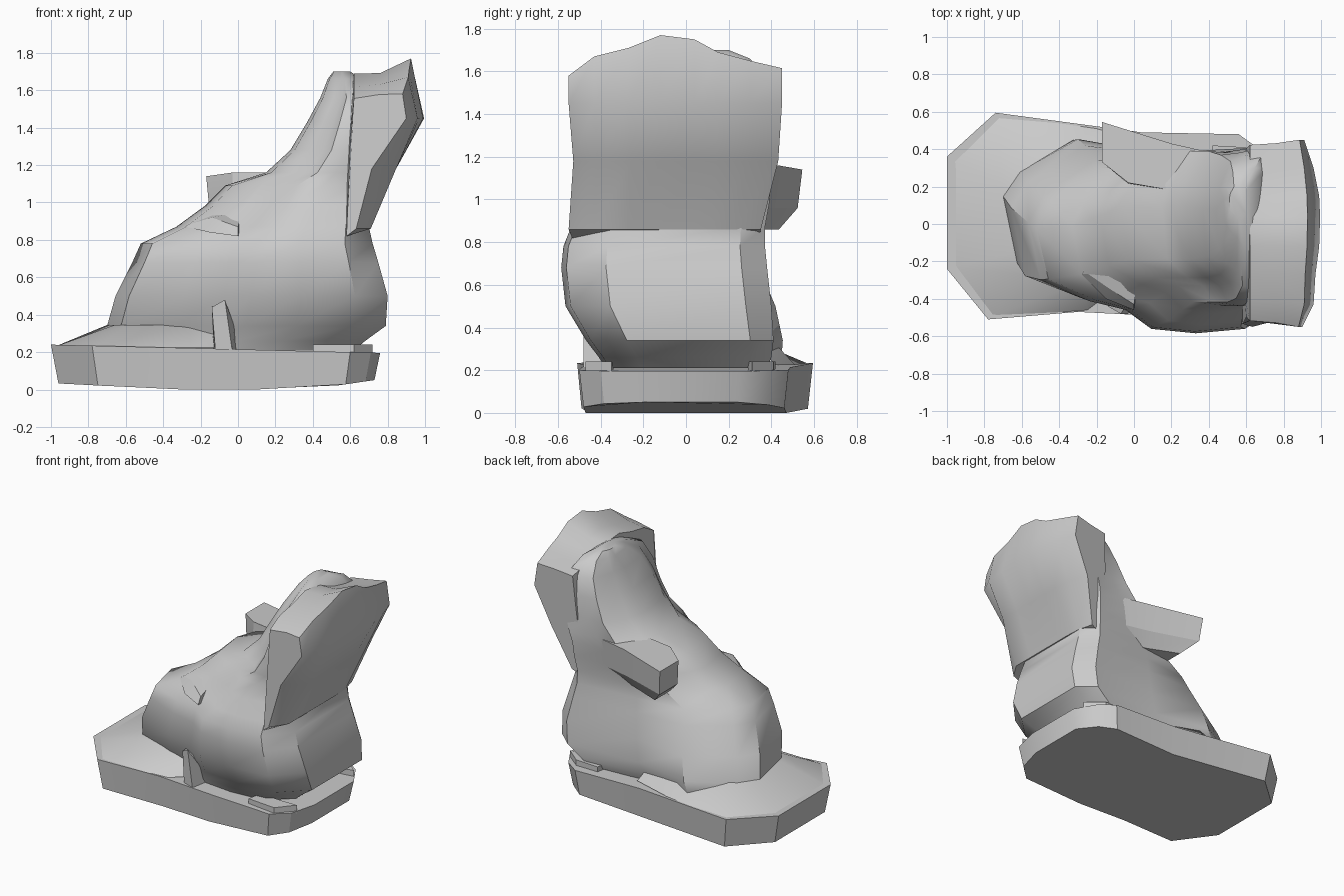
import bpy, bmesh
from math import radians


def loft(name, rings, angle=38):
    """Skin a stack of equal-length rings, close both ends, smooth by angle."""
    bm = bmesh.new()
    vs = [[bm.verts.new(p) for p in r] for r in rings]
    n = len(rings[0])
    for a, b in zip(vs, vs[1:]):
        for i in range(n):
            j = (i + 1) % n
            bm.faces.new((a[i], a[j], b[j], b[i]))
    bm.faces.new(vs[0][::-1])
    bm.faces.new(vs[-1])
    bmesh.ops.recalc_face_normals(bm, faces=bm.faces)
    me = bpy.data.meshes.new(name)
    bm.to_mesh(me)
    bm.free()
    ob = bpy.data.objects.new(name, me)
    bpy.context.collection.objects.link(ob)
    bpy.ops.object.select_all(action='DESELECT')
    bpy.context.view_layer.objects.active = ob
    ob.select_set(True)
    bpy.ops.object.shade_smooth_by_angle(angle=radians(angle))
    return ob


# Faceted base plate
outline = [(-1, .36), (-1, -.24), (-.78, -.51), (-.3, -.47), (.1, -.49), (.6, -.5),
           (.71, -.4), (.76, -.2), (.76, .25), (.67, .40), (.56, .48), (.04, .49), (-.74, .595)]


def bottom_z(x):
    return max(0, (-.35 - x) * .05, (x - .4) * .14)


loft("base_plate", [
    [(x * .96, y * .96, bottom_z(x)) for x, y in outline],
    [(x, y, .215 - .025 * x) for x, y in outline]], 30)

# Gentle rise of the plate toward the body at the front end
apron_low = [(-.99, .35), (-.99, -.23), (-.77, -.5), (-.25, -.46), (.1, -.2), (.1, .42), (-.2, .51), (-.73, .585)]
apron_top = [(-.7, .2), (-.66, -.16), (-.58, -.27), (-.26, -.3), (.05, -.2), (.05, .3), (-.25, .4), (-.58, .3)]
loft("plate_rise", [[(x, y, .225) for x, y in apron_low],
                    [(x, y, .345) for x, y in apron_top]])

# Main body: one tapered section template stretched at each height;
# the last value narrows the far side of the nose
section = [(0, .3), (.05, -.42), (.25, -.66), (.40, -.76), (.5, -.97), (.68, -1.02), (.88, -.97),
           (1, -.58), (1, .75), (.92, 1), (.55, .93), (.27, 1), (.06, .6)]
levels = [(.21, -.68, .62, -.37, .38, -.12), (.26, -.70, .68, -.40, .40, -.12), (.34, -.70, .79, -.46, .41, -.1),
          (.50, -.655, .80, -.555, .40, -.04), (.68, -.565, .75, -.575, .38, .08), (.78, -.52, .72, -.565, .37, .15),
          (.87, -.33, .70, -.53, .37, .15), (.98, -.18, .70, -.47, .39, .1), (1.09, -.07, .70, -.43, .40, .05),
          (1.16, .15, .70, -.43, .41, .05), (1.28, .28, .72, -.43, .41, .05), (1.43, .37, .72, -.41, .41, .1),
          (1.56, .44, .72, -.34, .39, .15), (1.66, .48, .66, -.12, .30, .1), (1.70, .51, .60, .02, .20, 0)]
loft("body", [[(xl + u * (xr - xl),
                (y0 + y1) / 2 + (v - (k if u < .3 and v > 0 else 0)) * (y1 - y0) / 2, z)
               for u, v in section] for z, xl, xr, y0, y1, k in levels])

# Tall leaning back slab, lofted across y with an arched top;
# each column: y, top height, setback at shoulder height, setback lower down
slab = []
for f, top, lean, low, front in [(-.55, 1.58, -.09, -.13, .60), (-.43, 1.67, -.03, 0, .59), (-.27, 1.71, -.02, 0, .58),
                                 (-.12, 1.77, 0, 0, .57), (.04, 1.75, .005, 0, .56), (.15, 1.69, 0, 0, .56),
                                 (.30, 1.65, -.03, -.01, .57), (.45, 1.615, -.08, -.06, .60)]:
    mid = 1 if f < 0 else .78
    slab.append([(front - .02, f * mid * .97, .82), (.71 + low * .6, f * mid, .86),
                 (.845 + low, f * .96, 1.18), (.99 + lean, f, 1.45),
                 (.925 + lean * .5, f, top), (.76, f * .96, top * .6 + .63),
                 (.62, f * .94, top * .7 + .45), (front, f * .9, 1.3)])
loft("back_slab", slab, 50)

# Jutting ledge on the far side
ledge_top = [(-.17, .545), (-.17, .33), (-.03, .22), (.26, .17), (.42, .38), (.20, .43)]
loft("side_ledge", [[(x * .6 + .05, y * .8, .86) for x, y in ledge_top],
                    [(x * .9, y * .96, .96) for x, y in ledge_top],
                    [(x, y, 1.14 + (.02 if x > -.1 else 0)) for x, y in ledge_top]], 20)

# Small folded lip on the near side
loft("front_lip", [[(-.28, -.27, .87), (-.15, -.40, .84), (0, -.46, .82), (.02, -.30, .82), (-.15, -.2, .84)],
                   [(-.27, -.25, .88), (-.14, -.34, .92), (0, -.43, .87), (.02, -.28, .95), (-.13, -.18, .95)]], 20)

# Upright fin and foot lumps resting on the plate
loft("front_fin", [[(-.12, -.45, .2), (-.03, -.48, .2), (-.01, -.36, .2), (-.13, -.3, .2)],
                   [(-.14, -.44, .44), (-.07, -.48, .48), (-.02, -.4, .34), (-.13, -.28, .46)]], 20)
for name, y, s in [("near_foot", -.40, -1), ("far_foot", .36, 1)]:
    loft(name, [[(.40, y - .05, z), (.62, y - .07, z), (.72, y - s * .05, z), (.60, y + .05, z), (.42, y + .06, z)]
                for z in (.18, .24)], 20)
